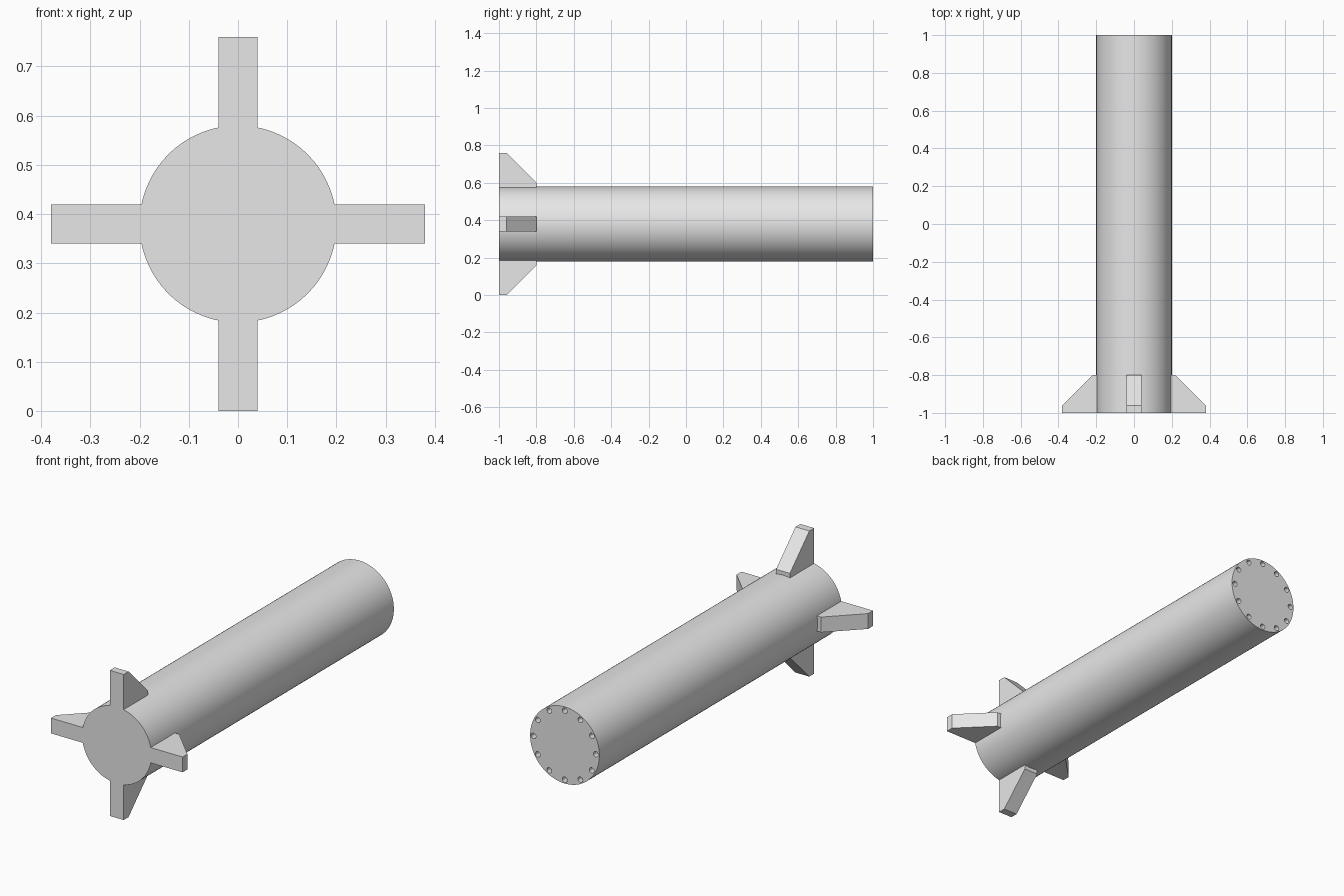
import bpy, bmesh, math
from mathutils import Matrix, Vector

cube = bpy.data.objects.get("Cube")
if cube:
    bpy.data.objects.remove(cube, do_unlink=True)

AXIS_Z = 0.38
RADIUS = 0.2
FIN_HALF = 0.04
HOLES = 12

grey = bpy.data.materials.new("light_grey")
grey.use_nodes = True
grey.diffuse_color = (0.8, 0.8, 0.8, 1)
grey.node_tree.nodes["Principled BSDF"].inputs["Base Color"].default_value = grey.diffuse_color


def make_object(name, bm):
    bmesh.ops.recalc_face_normals(bm, faces=bm.faces)
    mesh = bpy.data.meshes.new(name)
    bm.to_mesh(mesh)
    bm.free()
    mesh.materials.append(grey)
    obj = bpy.data.objects.new(name, mesh)
    bpy.context.collection.objects.link(obj)
    return obj


def add_rod(bm, centre, radius, length, segments):
    """Capped cylinder lying along y."""
    place = Matrix.Translation(centre) @ Matrix.Rotation(math.pi / 2, 4, 'X')
    bmesh.ops.create_cone(bm, cap_ends=True, segments=segments, radius1=radius,
                          radius2=radius, depth=length, matrix=place)


# Long tube body
bm = bmesh.new()
add_rod(bm, (0, 0, AXIS_Z), RADIUS, 2, 128)
body = make_object("body", bm)

# Ring of bolt holes sunk into the back end
bm = bmesh.new()
for i in range(HOLES):
    a = math.tau * i / HOLES
    add_rod(bm, (0.18 * math.cos(a), 1, AXIS_Z + 0.18 * math.sin(a)), 0.014, 0.06, 20)
cutter = make_object("hole_cutter", bm)
cutter.hide_render = True

cut = body.modifiers.new("bolt_holes", 'BOOLEAN')
cut.operation = 'DIFFERENCE'
cut.solver = 'EXACT'
cut.object = cutter
bpy.ops.object.select_all(action='DESELECT')
bpy.context.view_layer.objects.active = body
body.select_set(True)
bpy.ops.object.modifier_apply(modifier=cut.name)
bpy.data.objects.remove(cutter, do_unlink=True)
bpy.ops.object.shade_smooth_by_angle(angle=math.radians(30))

# Four clipped fins around the front end, profile given as (y, distance from axis)
root = math.sqrt(RADIUS ** 2 - FIN_HALF ** 2)
profile = [(-1, root), (-1, 0.38), (-0.96, 0.38), (-0.8, 0.22), (-0.8, root)]
for i, side in enumerate(("top", "left", "bottom", "right")):
    bm = bmesh.new()
    face = bm.faces.new([bm.verts.new((-FIN_HALF, y, r)) for y, r in profile])
    grown = bmesh.ops.extrude_face_region(bm, geom=[face])["geom"]
    bmesh.ops.translate(bm, vec=Vector((2 * FIN_HALF, 0, 0)),
                        verts=[v for v in grown if isinstance(v, bmesh.types.BMVert)])
    bm.transform(Matrix.Translation((0, 0, AXIS_Z)) @ Matrix.Rotation(i * math.pi / 2, 4, 'Y'))
    make_object("fin_" + side, bm)
